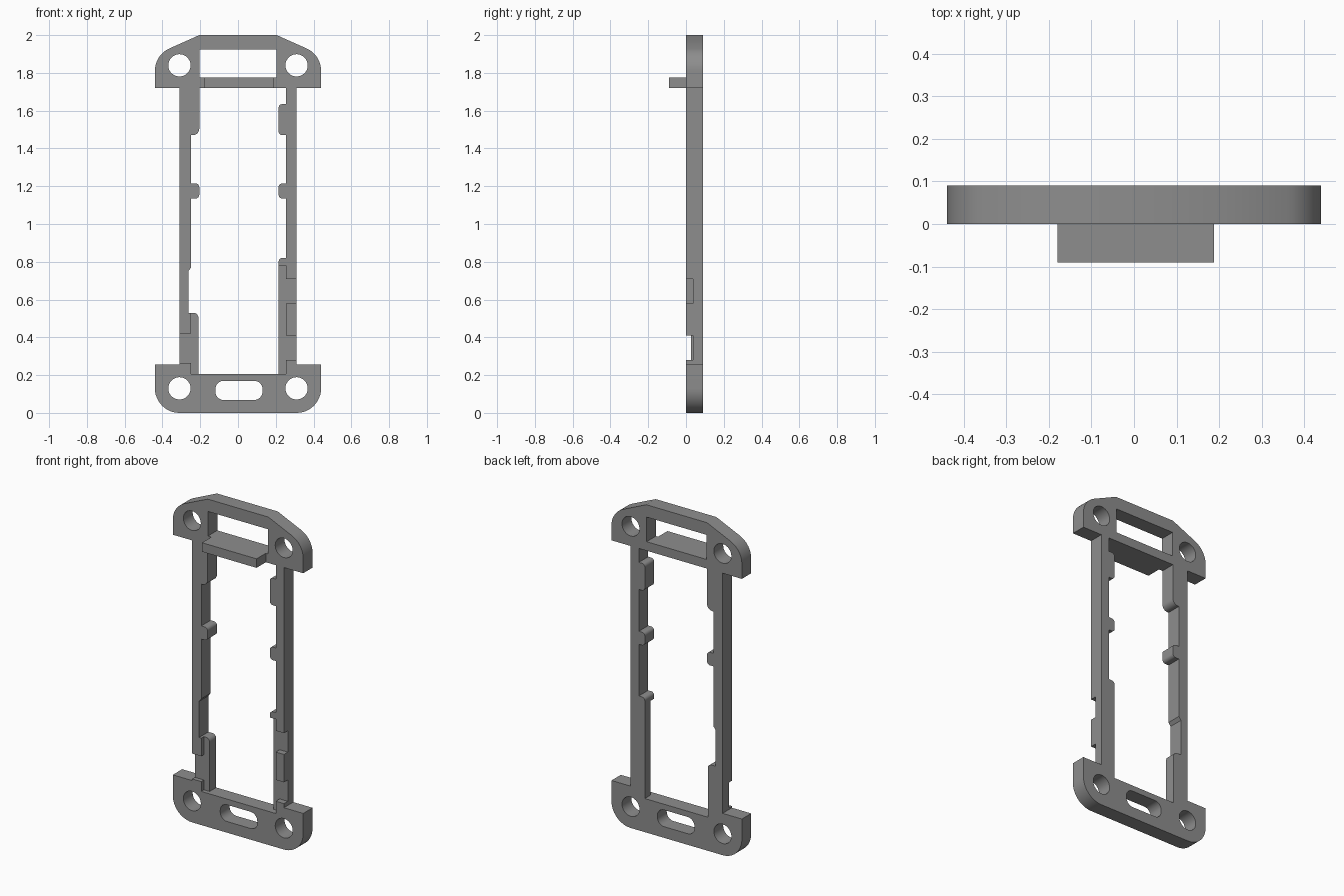
import bpy, bmesh, math
from mathutils import Vector

if "Cube" in bpy.data.objects:
    bpy.data.objects.remove(bpy.data.objects["Cube"])

grey = bpy.data.materials.new("mid_grey")
grey.diffuse_color = (0.27, 0.27, 0.27, 1)
grey.use_nodes = True
grey.node_tree.nodes["Principled BSDF"].inputs["Base Color"].default_value = grey.diffuse_color


def rounded(points, steps=8):
    """Outline from (x, z, radius) corners, each corner filleted by its radius."""
    out = []
    for i, (x, z, r) in enumerate(points):
        p = Vector((x, z))
        if r == 0:
            out.append(p)
            continue
        a = (Vector(points[i - 1][:2]) - p).normalized()
        b = (Vector(points[(i + 1) % len(points)][:2]) - p).normalized()
        half = a.angle(b) / 2
        centre = p + (a + b).normalized() * (r / math.sin(half))
        start = p + a * (r / math.tan(half)) - centre
        end = p + b * (r / math.tan(half)) - centre
        sweep = start.angle(end)
        for k in range(steps + 1):
            t = k / steps
            v = start * math.sin((1 - t) * sweep) + end * math.sin(t * sweep)
            out.append(centre + v / math.sin(sweep))
    return out


def prism(name, outline, y0, y1):
    """Extrude an x-z outline from y0 to y1."""
    bm = bmesh.new()
    face = bm.faces.new([bm.verts.new((p[0], y0, p[1])) for p in outline])
    ext = bmesh.ops.extrude_face_region(bm, geom=[face])["geom"]
    verts = [v for v in ext if isinstance(v, bmesh.types.BMVert)]
    bmesh.ops.translate(bm, verts=verts, vec=(0, y1 - y0, 0))
    bmesh.ops.recalc_face_normals(bm, faces=bm.faces)
    mesh = bpy.data.meshes.new(name)
    bm.to_mesh(mesh)
    bm.free()
    mesh.materials.append(grey)
    obj = bpy.data.objects.new(name, mesh)
    bpy.context.collection.objects.link(obj)
    return obj


def box(x0, x1, z0, z1, r=0):
    return rounded([(x0, z0, r), (x1, z0, r), (x1, z1, r), (x0, z1, r)])


def cut(target, outline, depth=0.2):
    """Subtract an outline from the front face to the given depth."""
    cutter = prism("cutter", outline, -0.05, depth)
    mod = target.modifiers.new("cut", 'BOOLEAN')
    mod.operation, mod.solver, mod.object = 'DIFFERENCE', 'EXACT', cutter
    bpy.context.view_layer.objects.active = target
    bpy.ops.object.modifier_apply(modifier=mod.name)
    bpy.data.objects.remove(cutter)


# Frame silhouette: wide rounded ends joined by two slim rails
right_side = [(0.44, 0, 0.13), (0.44, 0.255, 0), (0.31, 0.255, 0), (0.31, 1.72, 0),
              (0.44, 1.72, 0), (0.44, 1.895, 0.13), (0.205, 2.0, 0)]
left_side = [(-x, z, r) for x, z, r in reversed(right_side)]
frame = prism("frame", rounded(right_side + left_side, 12), 0, 0.09)

# Central opening with the rounded tabs along both rails
right_edge = [(0.215, 0.205, 0), (0.215, 0.82, 0.02), (0.255, 0.82, 0),
              (0.255, 1.135, 0), (0.215, 1.135, 0.02), (0.215, 1.215, 0.02), (0.255, 1.215, 0),
              (0.255, 1.47, 0), (0.215, 1.47, 0.02), (0.215, 1.635, 0.02), (0.255, 1.635, 0),
              (0.255, 1.72, 0)]
left_edge = [(-0.205, 1.72, 0), (-0.205, 1.47, 0.035), (-0.248, 1.47, 0),
             (-0.248, 1.215, 0), (-0.205, 1.215, 0.02), (-0.205, 1.135, 0.02), (-0.248, 1.135, 0),
             (-0.248, 0.77, 0), (-0.263, 0.75, 0), (-0.263, 0.53, 0),
             (-0.21, 0.53, 0.025), (-0.21, 0.205, 0)]
cut(frame, rounded(right_edge + left_edge))

# Upper window, lower slot and four screw holes
cut(frame, box(-0.203, 0.203, 1.775, 1.925))
cut(frame, box(-0.12, 0.13, 0.068, 0.17, 0.045))
for x in (-0.31, 0.31):
    for z in (0.13, 1.84):
        cut(frame, [(x + 0.059 * math.cos(a), z + 0.059 * math.sin(a))
                    for a in (math.tau * k / 40 for k in range(40))])

# Shallow front recesses on the lower rails, with notches out to the sides
cut(frame, [(0.2, 0.205), (0.255, 0.205), (0.255, 0.28), (0.33, 0.28), (0.33, 0.41),
            (0.255, 0.41), (0.255, 0.58), (0.33, 0.58), (0.33, 0.71), (0.255, 0.71),
            (0.255, 0.78), (0.2, 0.78)], 0.037)
cut(frame, [(-0.2, 0.205), (-0.248, 0.205), (-0.248, 0.265), (-0.33, 0.265),
            (-0.33, 0.42), (-0.248, 0.42), (-0.248, 0.54), (-0.2, 0.54)], 0.026)

# Ledge projecting forward beneath the window
ledge = prism("ledge", box(-0.18, 0.188, 1.72, 1.775), -0.09, 0)

for obj in (frame, ledge):
    bpy.ops.object.select_all(action='DESELECT')
    obj.select_set(True)
    bpy.context.view_layer.objects.active = obj
    bpy.ops.object.shade_smooth_by_angle(angle=math.radians(30))
